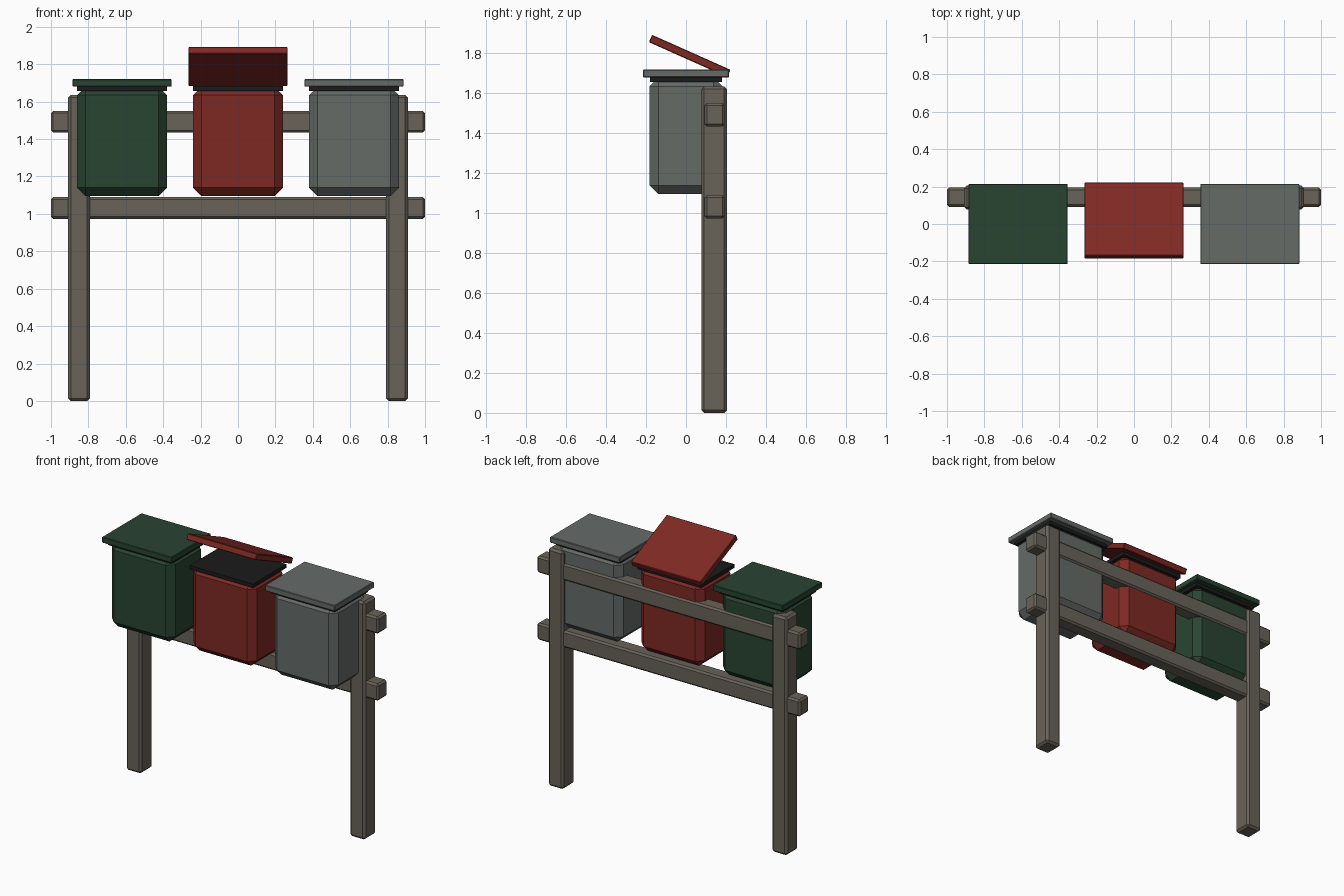
import bpy
import math
from mathutils import Matrix

if "Cube" in bpy.data.objects:
    bpy.data.objects.remove(bpy.data.objects["Cube"])


def material(name, rgb):
    m = bpy.data.materials.new(name)
    m.diffuse_color = (*rgb, 1)
    m.use_nodes = True
    m.node_tree.nodes["Principled BSDF"].inputs["Base Color"].default_value = m.diffuse_color
    return m


WOOD = material("weathered_wood", (0.14, 0.125, 0.10))
BLACK = material("black_rubber", (0.01, 0.011, 0.01))
GREEN = material("green", (0.022, 0.058, 0.031))
RED = material("red", (0.21, 0.022, 0.017))
GREY = material("grey", (0.13, 0.146, 0.137))


def box(name, lo, hi, mat, chamfer):
    """Chamfered box between two corners."""
    bpy.ops.mesh.primitive_cube_add(size=1)
    ob = bpy.context.object
    ob.name = name
    size = [b - a for a, b in zip(lo, hi)]
    mid = [(a + b) / 2 for a, b in zip(lo, hi)]
    ob.data.transform(Matrix.Diagonal((*size, 1)))
    ob.location = mid
    ob.data.materials.append(mat)
    if chamfer:
        bev = ob.modifiers.new("chamfer", "BEVEL")
        bev.width = chamfer
        bev.segments = 1
    return ob


# Posts
for side, x in (("left", -0.85), ("right", 0.85)):
    box(side + "_post", (x - 0.058, 0.077, 0), (x + 0.058, 0.205, 1.635), WOOD, 0.014)

# Cross rails
for level, z in (("lower", 1.032), ("upper", 1.493)):
    box(level + "_rail", (-1, 0.092, z - 0.058), (1, 0.194, z + 0.058), WOOD, 0.012)

# Bins: body, dark rim and lid; the middle lid is hinged open
HINGE_Y, HINGE_Z = 0.215, 1.70
for label, x, mat, angle in (("left", -0.62, GREEN, 0),
                             ("middle", 0, RED, 24),
                             ("right", 0.62, GREY, 0)):
    box(label + "_bin_body", (x - 0.241, -0.183, 1.095), (x + 0.241, 0.183, 1.68), mat, 0.045)
    box(label + "_bin_rim", (x - 0.241, -0.18, 1.657), (x + 0.241, 0.18, 1.683), BLACK, 0)
    lid = box(label + "_bin_lid", (x - 0.265, -0.215, 1.68), (x + 0.265, 0.215, 1.72), mat, 0.004)
    # Move the origin to the back edge, then swing the lid
    lid.data.transform(Matrix.Translation((0, -HINGE_Y, 0)))
    lid.location = (x, HINGE_Y, HINGE_Z)
    lid.rotation_euler.x = -math.radians(angle)
